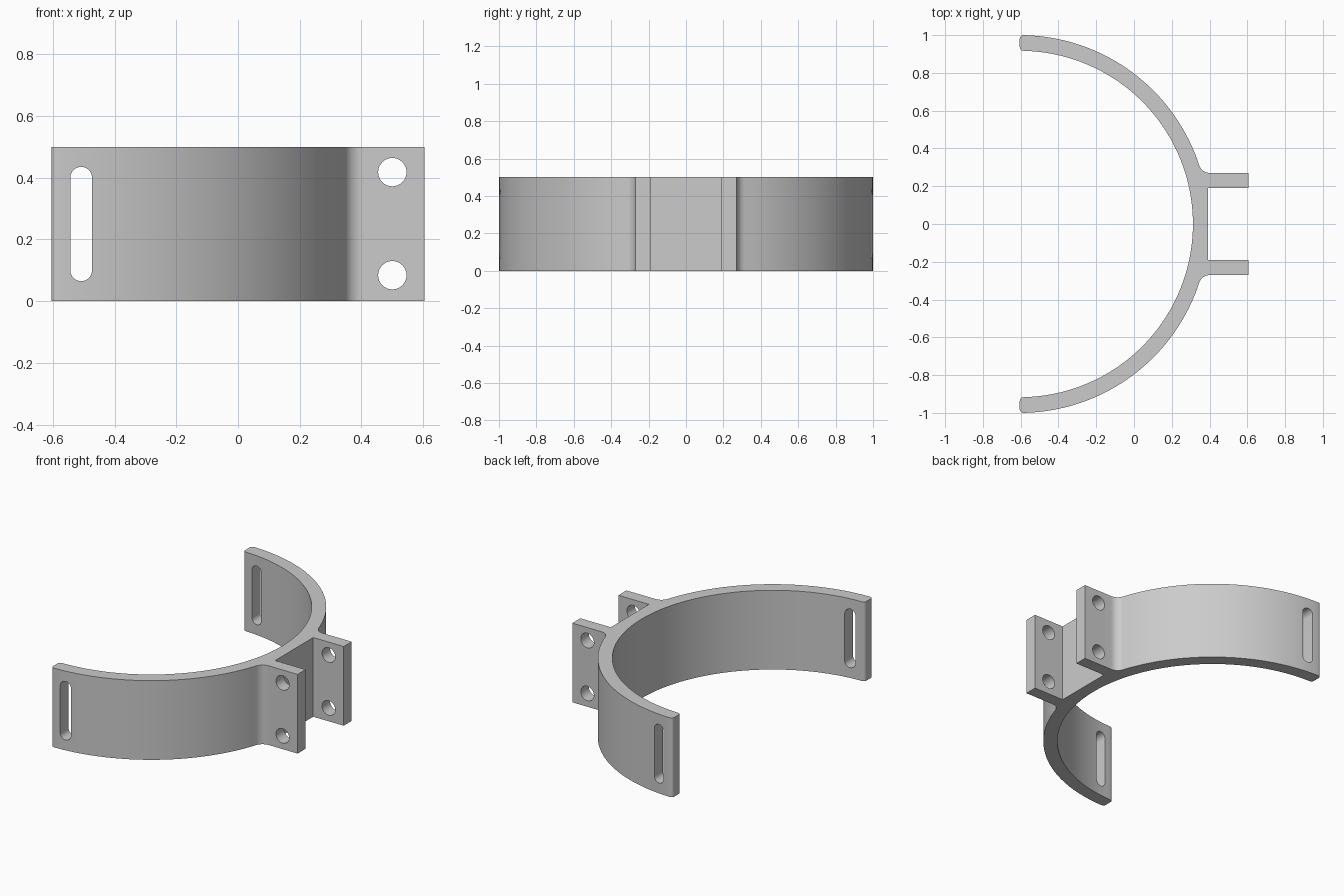
import bpy, bmesh, math
from mathutils import Vector

cube = bpy.data.objects.get("Cube")
if cube:
    bpy.data.objects.remove(cube)

HEIGHT = 0.5
CENTRE = Vector((-0.605, 0))
OUTER, INNER = 1.0, 0.917
TAB_IN, TAB_OUT, TAB_END, FLAT_X = 0.19, 0.27, 0.605, 0.392
FILLET, ROUND = 0.06, 0.02

metal = bpy.data.materials.new("grey metal")
metal.use_nodes = True
metal.diffuse_color = (0.6, 0.6, 0.6, 1)
metal.node_tree.nodes["Principled BSDF"].inputs["Base Color"].default_value = (0.6, 0.6, 0.6, 1)


def arc(centre, radius, start, end, steps):
    """Points along an arc, angles in radians."""
    angles = [start + (end - start) * i / steps for i in range(steps + 1)]
    return [Vector((centre[0] + radius * math.cos(a), centre[1] + radius * math.sin(a)))
            for a in angles]


def prism(name, points, direction):
    """Extrude a closed outline of 3D points."""
    bm = bmesh.new()
    face = bm.faces.new([bm.verts.new(p) for p in points])
    new = bmesh.ops.extrude_face_region(bm, geom=[face])["geom"]
    bmesh.ops.translate(bm, vec=direction,
                        verts=[g for g in new if isinstance(g, bmesh.types.BMVert)])
    bmesh.ops.recalc_face_normals(bm, faces=bm.faces)
    mesh = bpy.data.meshes.new(name)
    bm.to_mesh(mesh)
    bm.free()
    mesh.materials.append(metal)
    obj = bpy.data.objects.new(name, mesh)
    bpy.context.collection.objects.link(obj)
    return obj


# Half outline: flat web, tab, fillet, outer band, rounded tip, inner band
fy = TAB_OUT + FILLET
fx = CENTRE.x + math.sqrt((OUTER + FILLET) ** 2 - fy ** 2)
touch = math.atan2(fy, fx - CENTRE.x)
quarter = math.pi / 2
half = [Vector((FLAT_X, TAB_IN)), Vector((TAB_END, TAB_IN)), Vector((TAB_END, TAB_OUT))]
half += arc((fx, fy), FILLET, -quarter, touch - math.pi, 8)
tip_x = CENTRE.x + ROUND
tip = math.acos(ROUND / OUTER)
half += arc(CENTRE, OUTER, touch, tip, 40)[1:]
half += arc((tip_x, OUTER - ROUND), ROUND, quarter, 2 * quarter, 5)[1:]
half += arc((tip_x, INNER + ROUND), ROUND, 2 * quarter, 3 * quarter, 5)
half += arc(CENTRE, INNER, tip, 0, 44)[1:]
mirrored = [Vector((p.x, -p.y)) for p in reversed(half[:-1])]
outline = half + mirrored
bracket = prism("clamp_bracket", [(p.x, p.y, 0) for p in outline], (0, 0, HEIGHT))


# Holes run through both sides along y
def cutter(name, x, low, high, radius):
    loop = arc((x, high), radius, 0, math.pi, 16)
    bottom = arc((x, low), radius, math.pi, 2 * math.pi, 16)
    loop += bottom if high > low else bottom[1:-1]
    return prism(name, [(p.x, -1.2, p.y) for p in loop], (0, 2.4, 0))


cutters = [cutter("strap_slot_cutter", -0.508, 0.1, 0.4, 0.035),
           cutter("lower_bolt_cutter", 0.5, 0.084, 0.084, 0.046),
           cutter("upper_bolt_cutter", 0.5, 0.418, 0.418, 0.046)]

bpy.ops.object.select_all(action="DESELECT")
bpy.context.view_layer.objects.active = bracket
bracket.select_set(True)
for c in cutters:
    mod = bracket.modifiers.new(c.name, "BOOLEAN")
    mod.operation, mod.solver, mod.object = "DIFFERENCE", "EXACT", c
    bpy.ops.object.modifier_apply(modifier=mod.name)
    bpy.data.objects.remove(c)
bpy.ops.object.shade_smooth_by_angle(angle=math.radians(30))
